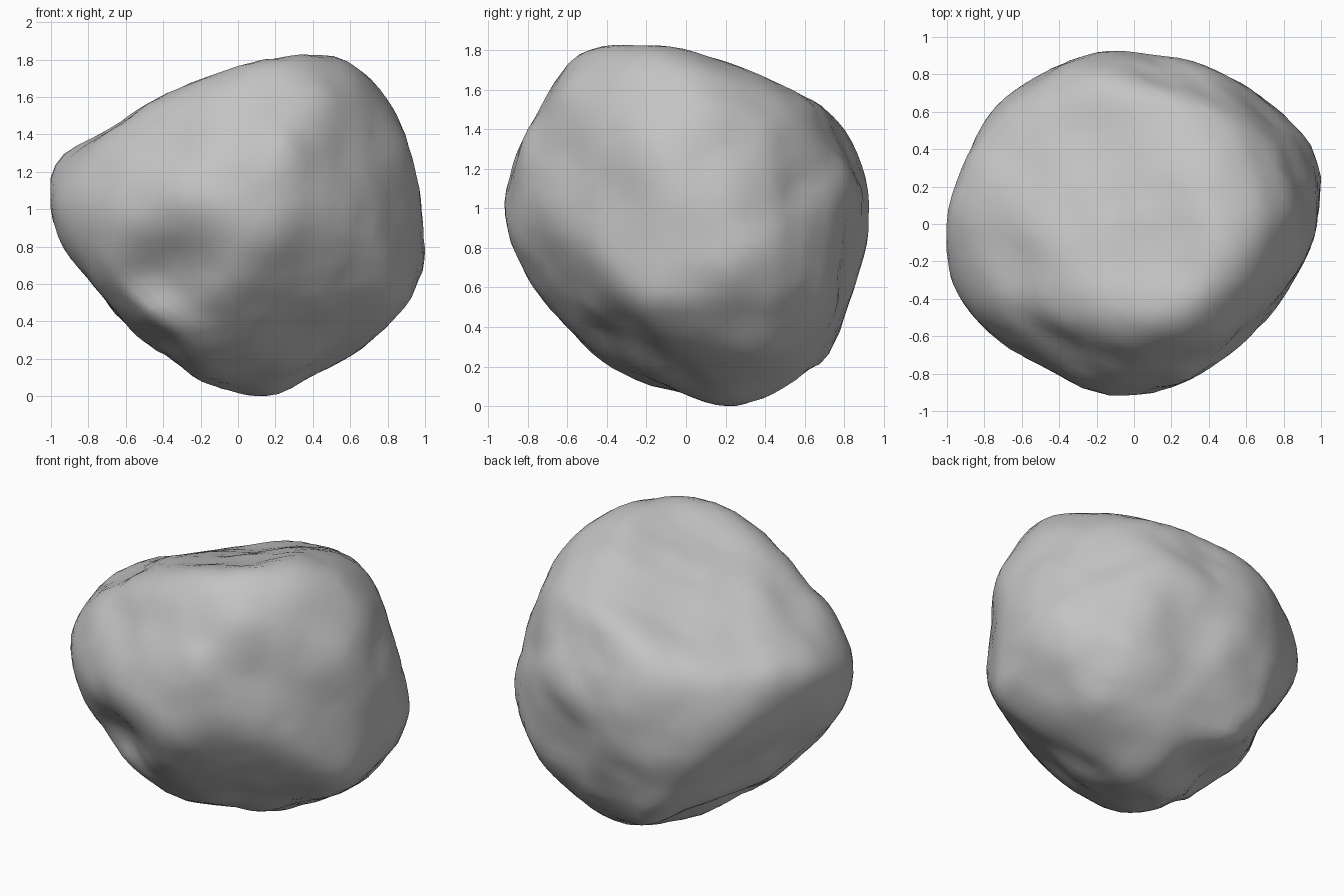
import bpy
import bmesh
from math import radians, sin, cos, atan2, pi, exp
from mathutils import Vector, noise

if "Cube" in bpy.data.objects:
    bpy.data.objects.remove(bpy.data.objects["Cube"], do_unlink=True)

# Carving profiles: direction (azimuth, elevation) and outline radii in hundredths,
# one every twenty degrees around the middle of the stone
PROFILES = [
    (-90, 0, [97, 99, 105, 105, 93, 84, 83, 87, 103, 95, 79, 73, 72, 80, 92, 90, 95, 100]),
    (0, 0, [93, 96, 95, 87, 87, 93, 105, 97, 95, 92, 83, 78, 80, 83, 93, 92, 93, 90]),
    (-90, 90, [98, 101, 94, 90, 90, 94, 95, 98, 97, 100, 100, 94, 89, 92, 90, 86, 86, 90]),
    (-45, 25, [97, 96, 98, 91, 79, 77, 85, 94, 97, 90, 79, 80, 80, 78, 82, 88, 98, 103]),
    (135, 25, [96, 94, 91, 99, 107, 109, 107, 102, 97, 98, 99, 95, 94, 87, 81, 78, 81, 90]),
    (45, -25, [96, 97, 96, 91, 92, 99, 109, 101, 89, 86, 78, 75, 76, 80, 80, 76, 80, 85]),
]
# Shallow hollows: direction, width, depth
HOLLOWS = [
    ((0.55, -0.65, 0.50), 0.20, 0.03),
    ((0.75, -0.35, -0.47), 0.14, 0.02),
    ((0.60, -0.40, -0.60), 0.20, 0.025),
    ((-0.13, 0.10, 0.80), 0.10, 0.015),
    ((0.65, 0.48, 0.40), 0.14, 0.02),
]
SECTORS = 60


def plane_axes(azimuth, elevation):
    """Horizontal and upright axes of the plane a profile is drawn on."""
    a, e = radians(azimuth), radians(elevation)
    across = Vector((-sin(a), cos(a), 0))
    upright = Vector((-sin(e) * cos(a), -sin(e) * sin(a), cos(e)))
    return across, upright


def outline_radius(radii, angle):
    """Distance to the rounded outline at an angle."""
    count = len(radii)
    place = angle / (2 * pi) * count
    i = int(place)
    t = place - i
    a, b, c, d = (100 / radii[(i + k) % count] for k in (-1, 0, 1, 2))
    bend = 2 * a - 5 * b + 4 * c - d + t * (3 * (b - c) + d - a)
    return 1 / (b + t / 2 * (c - a + t * bend))


def flatten(p, across, upright):
    """Angle and distance of a point on a profile plane."""
    u, v = p.dot(across), p.dot(upright)
    return atan2(v, u) % (2 * pi), (u * u + v * v) ** 0.5


CARVERS = [(*plane_axes(a, e), radii) for a, e, radii in PROFILES]


def carved_radius(direction):
    """The tightest of all profile limits along a direction."""
    limit = 2.0
    for across, upright, radii in CARVERS:
        angle, flat = flatten(direction, across, upright)
        if flat > 0.1:
            limit = min(limit, outline_radius(radii, angle) / flat)
    return limit


def trim(verts, across, upright, radii):
    """Bring the rim of the stone onto one profile, fading out away from the rim."""
    reach = [0.01] * SECTORS
    spots = []
    for v in verts:
        angle, flat = flatten(v.co, across, upright)
        share = flat / outline_radius(radii, angle)
        place = angle / (2 * pi) * SECTORS
        spots.append((v, place - 0.5, share))
        sector = int(place) % SECTORS
        reach[sector] = max(reach[sector], share)
    for v, place, share in spots:
        i = int(place // 1)
        t = place - i
        edge = reach[i % SECTORS] * (1 - t) + reach[(i + 1) % SECTORS] * t
        w = max(0.0, min(1.0, (share / edge - 0.75) * 4))
        w = w * w * (3 - 2 * w)
        flat_part = across * v.co.dot(across) + upright * v.co.dot(upright)
        v.co += flat_part * (1 / edge - 1) * w


def trim_all(verts):
    for across, upright, radii in CARVERS:
        trim(verts, across, upright, radii)


def wear(bm, passes):
    """Round the edges off."""
    for _ in range(passes):
        bmesh.ops.smooth_vert(bm, verts=bm.verts, factor=0.5,
                              use_axis_x=True, use_axis_y=True, use_axis_z=True)


def weathering(p):
    """Lumps, pits and hollows added to the worn surface."""
    amount = 0.012 * noise.noise(p * 4) + 0.006 * noise.noise(p * 9)
    for centre, width, depth in HOLLOWS:
        gap = (p.normalized() - Vector(centre).normalized()).length
        amount -= depth * exp(-(gap / width) ** 2)
    return amount


# Boulder: carve a sphere, wear and trim it in turns, then roughen it
bm = bmesh.new()
bmesh.ops.create_icosphere(bm, subdivisions=5, radius=1)
for v in bm.verts:
    v.co = v.co.normalized() * carved_radius(v.co.normalized())
wear(bm, 5)
for _ in range(3):
    trim_all(bm.verts)
    wear(bm, 1)
for v in bm.verts:
    v.co += v.co.normalized() * weathering(v.co)
for _ in range(2):
    trim_all(bm.verts)

# Stand it on the ground
base = min(v.co.z for v in bm.verts)
bmesh.ops.translate(bm, verts=bm.verts, vec=(0, 0, -base))

mesh = bpy.data.meshes.new("boulder")
bm.to_mesh(mesh)
bm.free()
boulder = bpy.data.objects.new("boulder", mesh)
bpy.context.collection.objects.link(boulder)

# Plain grey stone
stone = bpy.data.materials.new("grey_stone")
stone.use_nodes = True
grey = (0.55, 0.55, 0.55, 1)
stone.diffuse_color = grey
stone.node_tree.nodes["Principled BSDF"].inputs["Base Color"].default_value = grey
mesh.materials.append(stone)

bpy.ops.object.select_all(action="DESELECT")
boulder.select_set(True)
bpy.context.view_layer.objects.active = boulder
bpy.ops.object.shade_smooth_by_angle(angle=radians(30))
